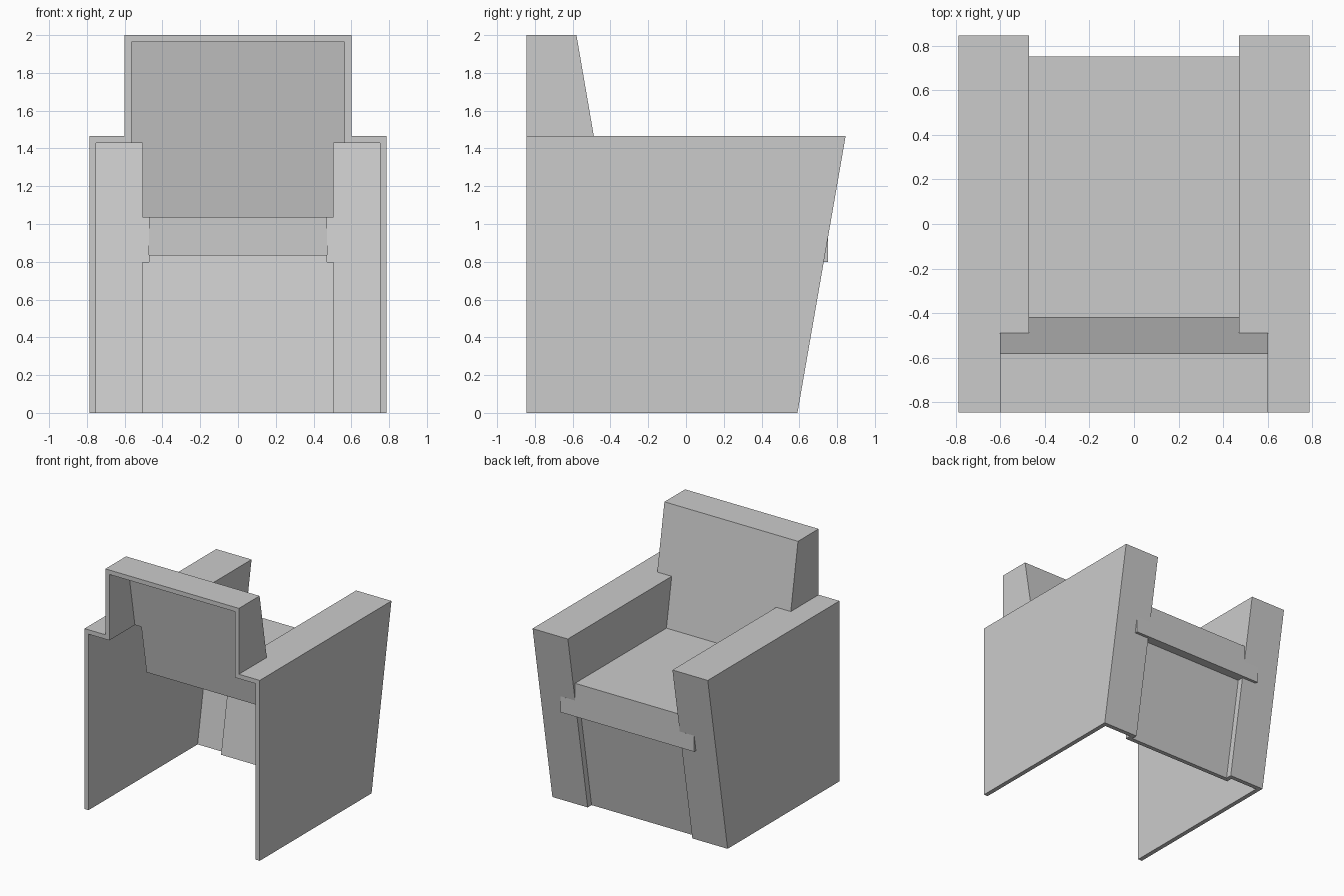
import bpy, bmesh

if "Cube" in bpy.data.objects:
    bpy.data.objects.remove(bpy.data.objects["Cube"])

GREY = (0.6, 0.6, 0.6, 1)
mat = bpy.data.materials.new("plain grey")
mat.use_nodes = True
mat.diffuse_color = GREY
mat.node_tree.nodes["Principled BSDF"].inputs["Base Color"].default_value = GREY

T = 0.036                                  # shell thickness
ARM_IN, ARM_OUT, ARM_TOP = 0.47, 0.787, 1.465
BACK_X, BACK_Y, TOP = 0.6, -0.845, 2.0
SEAT_TOP, SEAT_FRONT, LIP = 1.07, 0.752, 0.8


def front(z):
    """Leaning plane of the arm fronts."""
    return 0.59 + 0.174 * z


def rest(z):
    """Leaning plane of the backrest."""
    return -0.58 + 0.172 * (TOP - z)


def span(ya, yb, z0, z1):
    """Side profile between two y limits, each a number or a leaning plane."""
    at = lambda f, z: f(z) if callable(f) else f
    return [(at(ya, z0), z0), (at(yb, z0), z0), (at(yb, z1), z1), (at(ya, z1), z1)]


def sheet(plane, d0, d1, z0, z1):
    return span(lambda z: plane(z) + d0, lambda z: plane(z) + d1, z0, z1)


def build(name, plates, side=1):
    """Join plates, each a side profile extruded from x0 to x1."""
    bm = bmesh.new()
    for x0, x1, profile in plates:
        a = [bm.verts.new((side * x0, y, z)) for y, z in profile]
        b = [bm.verts.new((side * x1, y, z)) for y, z in profile]
        bm.faces.new(a)
        bm.faces.new(b[::-1])
        for i in range(len(a)):
            j = (i + 1) % len(a)
            bm.faces.new((a[j], a[i], b[i], b[j]))
    bmesh.ops.recalc_face_normals(bm, faces=bm.faces)
    mesh = bpy.data.meshes.new(name)
    bm.to_mesh(mesh)
    bm.free()
    mesh.materials.append(mat)
    obj = bpy.data.objects.new(name, mesh)
    bpy.context.collection.objects.link(obj)


inner_front = lambda z: front(z) - T
under_seat = SEAT_TOP - T
under_arm = ARM_TOP - T

# Hollow arms, open at the rear and below
for side, label in ((1, "left"), (-1, "right")):
    build(label + "_arm", [
        (ARM_OUT - T, ARM_OUT, span(BACK_Y, front, 0, ARM_TOP)),
        (ARM_IN, ARM_OUT - T, sheet(front, -T, 0, 0, ARM_TOP)),
        (ARM_IN, ARM_OUT - T, span(rest, inner_front, under_arm, ARM_TOP)),
        (BACK_X, ARM_OUT - T, span(BACK_Y, rest, under_arm, ARM_TOP)),
        (ARM_IN, ARM_IN + T, span(rest, inner_front, under_seat, under_arm)),
    ], side)

# Hollow backrest with a leaning face
w = BACK_X - T
build("backrest", [
    (-w, w, sheet(rest, -T, 0, under_arm, TOP - T)),
    (-ARM_IN - T, ARM_IN + T, sheet(rest, -T, 0, under_seat, under_arm)),
    (-w, w, span(BACK_Y, rest, TOP - T, TOP)),
    (w, BACK_X, span(BACK_Y, rest, under_arm, TOP)),
    (-BACK_X, -w, span(BACK_Y, rest, under_arm, TOP)),
])

# Seat with its front lip reaching past the arm fronts
lip_top = 0.93
inner_lip = SEAT_FRONT - T
build("seat", [
    (-ARM_IN, ARM_IN, span(rest, SEAT_FRONT, under_seat, SEAT_TOP)),
    (-ARM_IN, ARM_IN, span(inner_lip, SEAT_FRONT, LIP + T, under_seat)),
    (ARM_IN, BACK_X, span(inner_lip, SEAT_FRONT, LIP + T, lip_top)),
    (-BACK_X, -ARM_IN, span(inner_lip, SEAT_FRONT, LIP + T, lip_top)),
    (-ARM_IN, ARM_IN, span(lambda z: front(z) - 0.085, SEAT_FRONT, LIP, LIP + T)),
    (ARM_IN, BACK_X, span(inner_front, SEAT_FRONT, LIP, LIP + T)),
    (-BACK_X, -ARM_IN, span(inner_front, SEAT_FRONT, LIP, LIP + T)),
])

# Recessed panel below the seat with its side returns
build("front_panel", [
    (-ARM_IN, ARM_IN, sheet(front, -0.085, -0.05, 0, LIP)),
    (ARM_IN, ARM_IN + T, sheet(front, -0.085, -T, 0, LIP)),
    (-ARM_IN - T, -ARM_IN, sheet(front, -0.085, -T, 0, LIP)),
])
